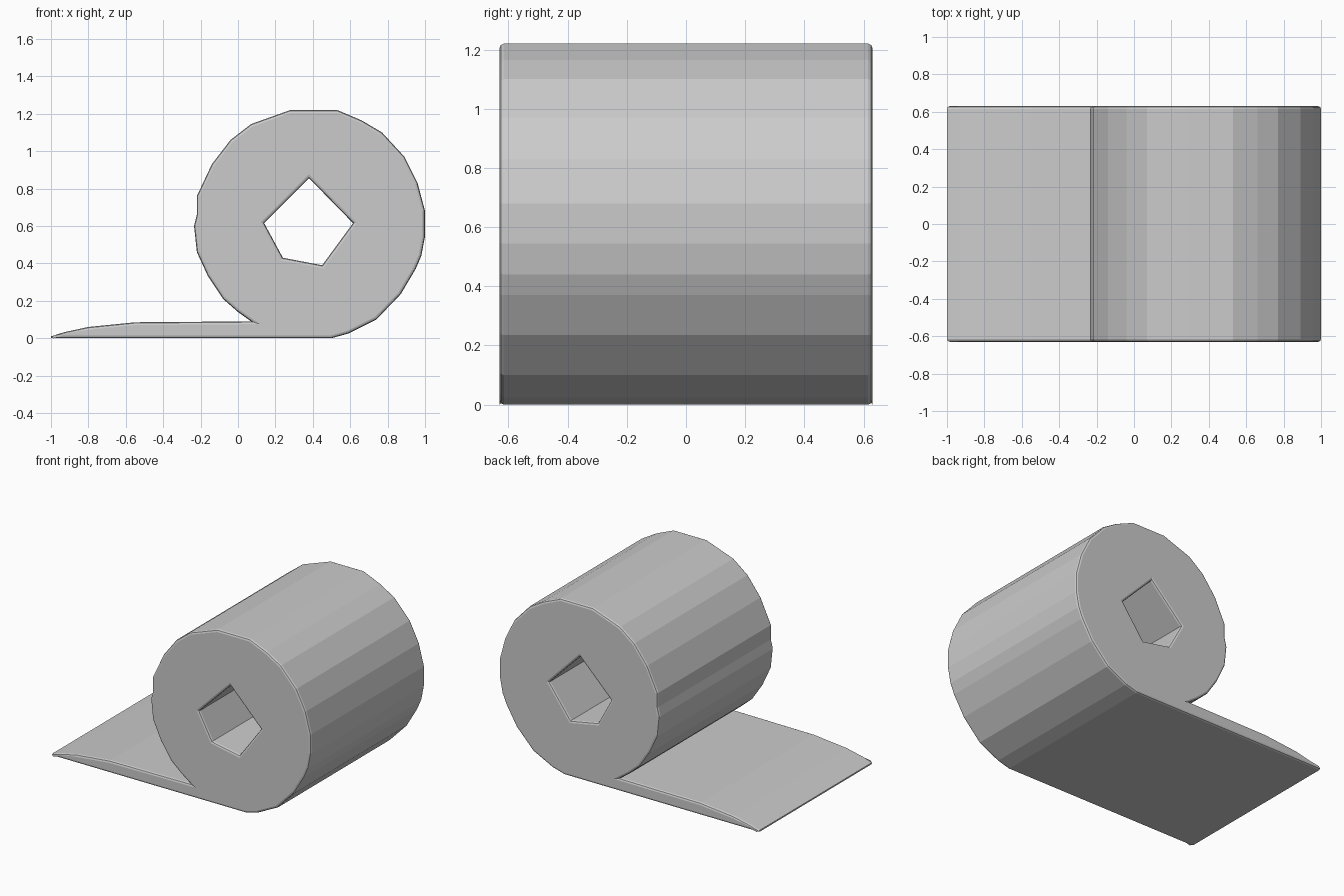
import bpy
import bmesh
from mathutils import Vector

cube = bpy.data.objects.get("Cube")
if cube:
    bpy.data.objects.remove(cube, do_unlink=True)

HALF = 0.63    # half the width along y
ROUND = 0.015  # softened rim of both end faces

# Side profile of the roll, running round from the loose tip
roll = [(-1, 0), (0.5, 0), (0.59, 0.025), (0.74, 0.10), (0.87, 0.235), (0.95, 0.37),
        (0.98, 0.44), (1, 0.545), (1, 0.68), (0.96, 0.83), (0.89, 0.97), (0.77, 1.10),
        (0.66, 1.165), (0.53, 1.22), (0.28, 1.22), (0.07, 1.145), (-0.04, 1.06),
        (-0.14, 0.93), (-0.22, 0.76), (-0.22, 0.66), (-0.235, 0.60), (-0.22, 0.46),
        (-0.16, 0.33), (-0.08, 0.21), (0, 0.14), (0.07, 0.09)]
tongue_top = [(-0.55, 0.085), (-0.8, 0.06), (-0.93, 0.032), (-1, 0.01)]
core_hole = [(0.38, 0.855), (0.615, 0.615), (0.45, 0.39), (0.24, 0.43), (0.14, 0.615)]

bm = bmesh.new()


def add_loop(points):
    verts = [bm.verts.new((x, -HALF, z)) for x, z in points]
    return [bm.edges.new((a, b)) for a, b in zip(verts, verts[1:] + verts[:1])]


# Fill between outline and hole, then extrude across the width
outline = add_loop(roll + tongue_top) + add_loop(core_hole)
bmesh.ops.triangle_fill(bm, edges=outline, use_beauty=True, normal=Vector((0, -1, 0)))
result = bmesh.ops.extrude_face_region(bm, geom=bm.faces[:], use_keep_orig=True)
moved = [v for v in result["geom"] if isinstance(v, bmesh.types.BMVert)]
bmesh.ops.translate(bm, verts=moved, vec=(0, 2 * HALF, 0))
bmesh.ops.recalc_face_normals(bm, faces=bm.faces[:])

# Soften the rims where the end faces meet the sides
bm.normal_update()
rims = [e for e in bm.edges if len(e.link_faces) == 2
        and sorted(abs(f.normal.y) > 0.5 for f in e.link_faces) == [False, True]]
bmesh.ops.bevel(bm, geom=rims, offset=ROUND, segments=2, profile=0.5,
                affect='EDGES', clamp_overlap=False)

mesh = bpy.data.meshes.new("paper_roll")
bm.to_mesh(mesh)
bm.free()
paper_roll = bpy.data.objects.new("paper_roll", mesh)
bpy.context.collection.objects.link(paper_roll)

grey = bpy.data.materials.new("plain_grey")
grey.use_nodes = True
color = (0.6, 0.6, 0.6, 1)
grey.diffuse_color = color
grey.node_tree.nodes["Principled BSDF"].inputs["Base Color"].default_value = color
mesh.materials.append(grey)
